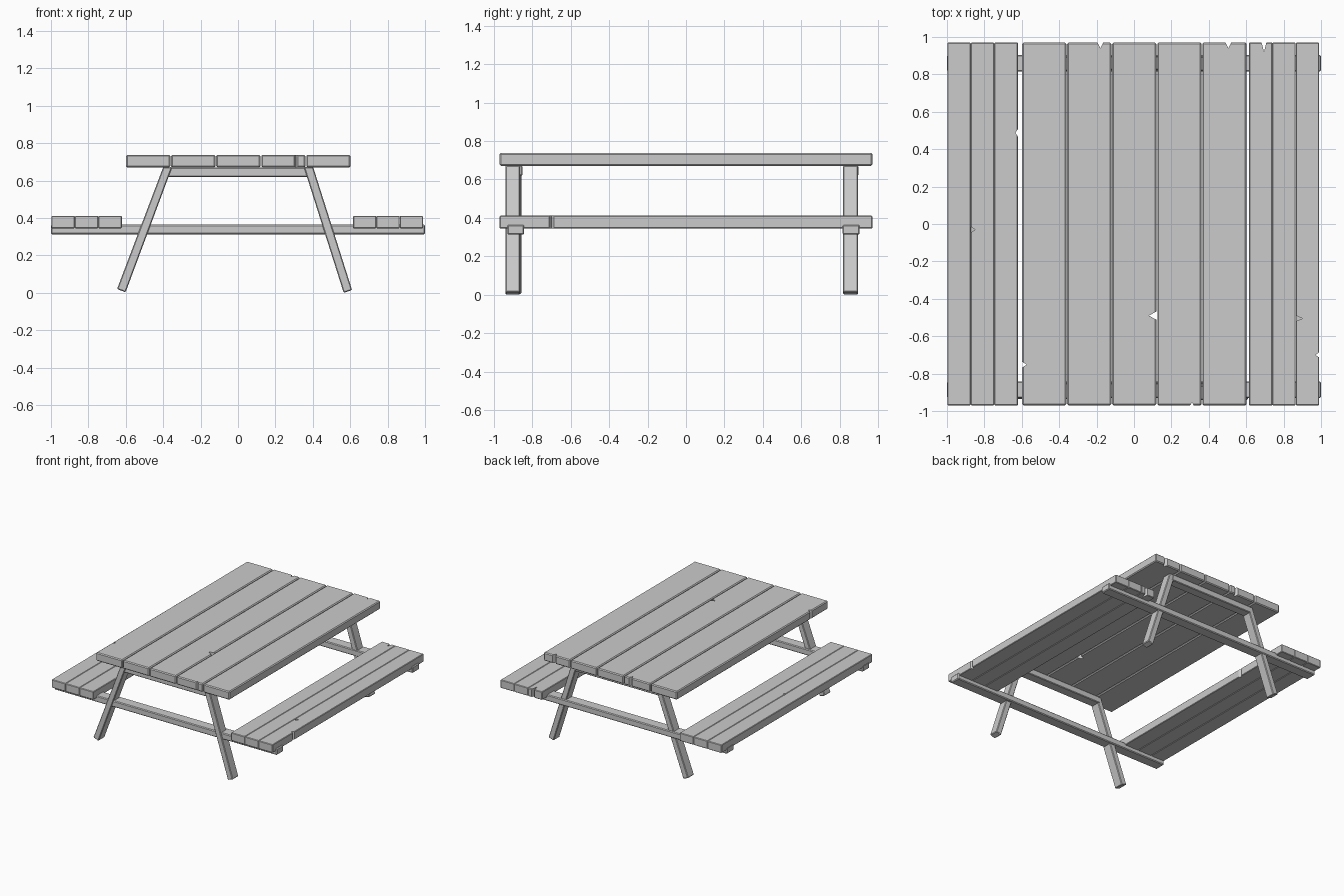
import bpy, bmesh
from mathutils import Matrix

if "Cube" in bpy.data.objects:
    bpy.data.objects.remove(bpy.data.objects["Cube"])


def add_object(name, bm):
    mesh = bpy.data.meshes.new(name)
    bm.to_mesh(mesh)
    bm.free()
    obj = bpy.data.objects.new(name, mesh)
    bpy.context.collection.objects.link(obj)
    return obj


def prism(name, profile, axis, lo, hi, bevel=0.0):
    """Extrude a 2D profile: axis 'Y' takes (x, z) points, axis 'Z' takes (x, y)."""
    bm = bmesh.new()
    place = (lambda p, d: (p[0], d, p[1])) if axis == 'Y' else (lambda p, d: (p[0], p[1], d))
    rings = [[bm.verts.new(place(p, d)) for p in profile] for d in (lo, hi)]
    bm.faces.new(rings[0])
    bm.faces.new(rings[1][::-1])
    n = len(profile)
    for i in range(n):
        j = (i + 1) % n
        bm.faces.new((rings[0][i], rings[1][i], rings[1][j], rings[0][j]))
    bmesh.ops.recalc_face_normals(bm, faces=bm.faces)
    if bevel:
        bmesh.ops.bevel(bm, geom=bm.edges[:], offset=bevel, segments=1,
                        profile=0.5, affect='EDGES')
    return add_object(name, bm)


def box(name, x0, x1, y0, y1, z0, z1, bevel):
    return prism(name, [(x0, z0), (x1, z0), (x1, z1), (x0, z1)], 'Y', y0, y1, bevel)


def notch(plank, x, y, dx, dy, half, z0=0.0):
    """Cut a V into a plank edge at (x, y), with its tip at (x + dx, y + dy)."""
    px, py = (0, 1) if dx else (1, 0)
    # the wedge continues past the edge so the cut is clean
    k = 2 * half
    tri = [(x + dx, y + dy),
           (x - dx + px * k, y - dy + py * k),
           (x - dx - px * k, y - dy - py * k)]
    cutter = prism("notch_cutter", tri, 'Z', z0, 1.0)
    cutter.hide_render = True
    cutter.hide_viewport = False
    cutter.display_type = 'WIRE'
    mod = plank.modifiers.new("notch", 'BOOLEAN')
    mod.operation = 'DIFFERENCE'
    mod.solver = 'EXACT'
    mod.object = cutter


END = 0.97

# table top: five planks with narrow gaps
top = [box(f"table_plank_{i + 1}", -0.598 + 0.2408 * i, -0.362 + 0.2408 * i,
           -END, END, 0.67, 0.738, 0.007) for i in range(5)]

# benches: three touching planks each
left = [box(f"left_seat_plank_{i + 1}", -0.998 + 0.1257 * i, -0.8725 + 0.1257 * i,
            -END, END, 0.345, 0.411, 0.004) for i in range(3)]
right = [box(f"right_seat_plank_{i + 1}", 0.615 + 0.125 * i, 0.7398 + 0.125 * i,
             -END, END, 0.345, 0.411, 0.004) for i in range(3)]

# wear notches in the plank edges
notch(top[0], -0.598, -0.752, 0.025, 0, 0.015)
notch(top[1], -0.18, END, 0, -0.03, 0.015)
notch(top[2], 0.1196, -0.49, -0.04, 0, 0.022)
notch(top[3], 0.31, -END, 0, 0.016, 0.01)
notch(top[4], 0.505, END, 0, -0.03, 0.015)
notch(left[1], -0.8723, -0.03, 0.022, 0, 0.015, 0.38)
notch(left[2], -0.621, 0.487, -0.013, 0, 0.02)
notch(right[0], 0.695, END, 0, -0.05, 0.013)
notch(right[2], 0.865, -0.505, 0.037, 0, 0.015, 0.38)
notch(right[2], 0.9898, -0.70, -0.02, 0, 0.013)

# two trestle ends: splayed legs, seat beam and top brace
LEFT_LEG = [(-0.647, 0.02), (-0.601, 0.003), (-0.352, 0.672), (-0.40, 0.672)]
RIGHT_LEG = [(0.565, 0.0), (0.610, 0.015), (0.402, 0.672), (0.352, 0.672)]
ends = {
    "front": dict(ll=(-0.936, -0.856), rl=(-0.94, -0.863), beam=(-0.93, -0.842), brace=(-0.93, -0.85)),
    "back": dict(ll=(0.818, 0.896), rl=(0.818, 0.896), beam=(0.815, 0.904), brace=(0.823, 0.899)),
}
for side, y in ends.items():
    prism(f"{side}_left_leg", LEFT_LEG, 'Y', *y["ll"], 0.005)
    prism(f"{side}_right_leg", RIGHT_LEG, 'Y', *y["rl"], 0.005)
    box(f"{side}_seat_beam", -1.0, 1.0, *y["beam"], 0.313, 0.364, 0.006)
    prism(f"{side}_top_brace", [(-0.385, 0.62), (0.385, 0.62), (0.37, 0.671), (-0.37, 0.671)],
          'Y', *y["brace"], 0.005)
